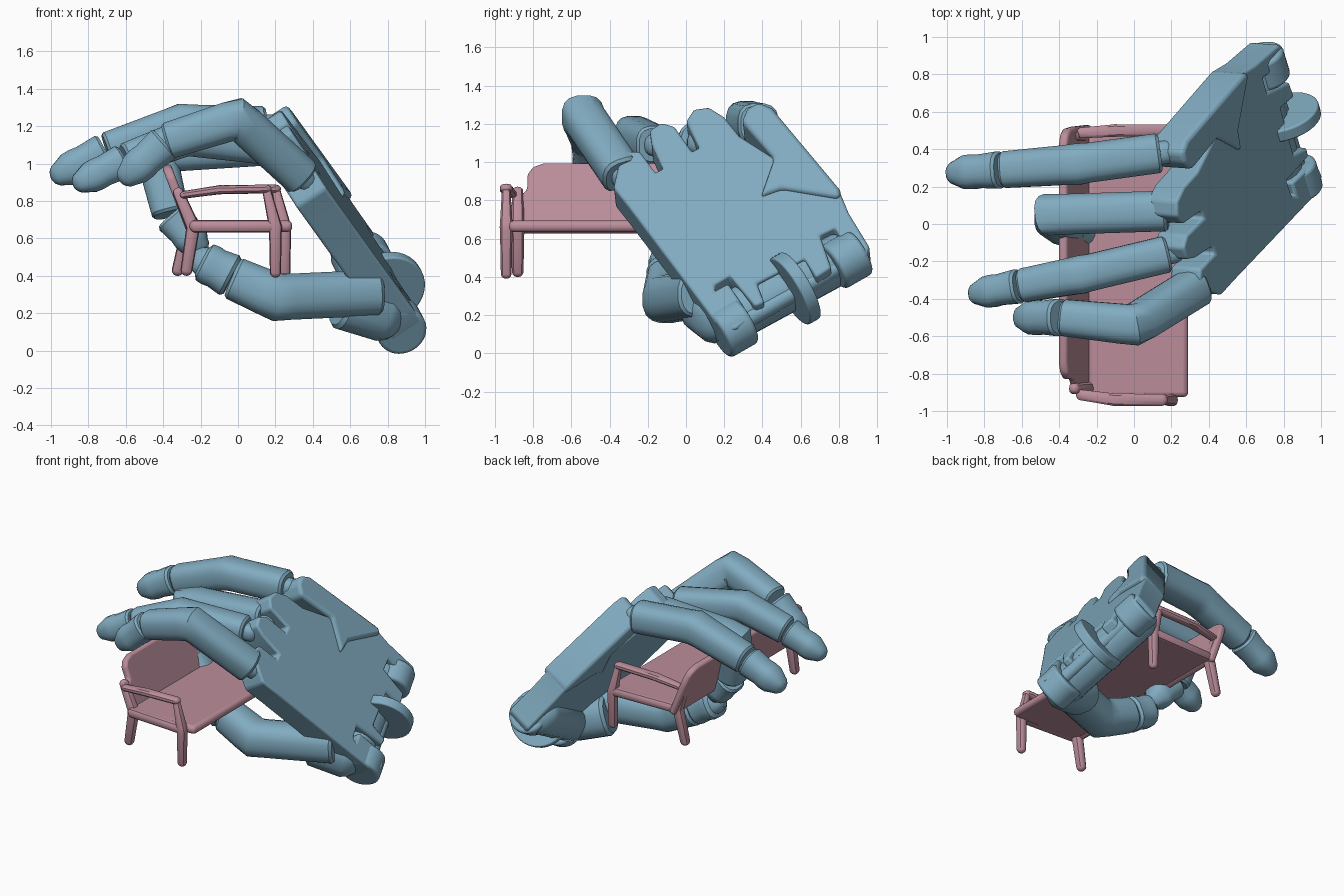
import bpy, bmesh, math
from mathutils import Vector as V

if "Cube" in bpy.data.objects:
    bpy.data.objects.remove(bpy.data.objects["Cube"])


def material(name, col):
    m = bpy.data.materials.new(name)
    m.diffuse_color = (*col, 1)
    m.use_nodes = True
    m.node_tree.nodes["Principled BSDF"].inputs["Base Color"].default_value = m.diffuse_color
    return m


BLUE = material("blue_plastic", (0.22, 0.41, 0.53))
PINK = material("pink_plastic", (0.50, 0.27, 0.33))


def finish(bm, name, mat, bevel=0, angle=35):
    bmesh.ops.recalc_face_normals(bm, faces=bm.faces)
    me = bpy.data.meshes.new(name)
    bm.to_mesh(me)
    bm.free()
    ob = bpy.data.objects.new(name, me)
    bpy.context.collection.objects.link(ob)
    me.materials.append(mat)
    if bevel:
        b = ob.modifiers.new("bevel", 'BEVEL')
        b.width, b.segments, b.limit_method = bevel, 3, 'ANGLE'
    bpy.ops.object.select_all(action='DESELECT')
    ob.select_set(True)
    bpy.context.view_layer.objects.active = ob
    bpy.ops.object.shade_smooth_by_angle(angle=math.radians(angle))
    return ob


def plate(name, outline, n, d, thick, mat, bevel):
    """Slab whose outer face lies on n.p = d, outlined in (y, z)."""
    bm = bmesh.new()
    n = V(n).normalized()
    vs = [bm.verts.new(((d - n.y * y - n.z * z) / n.x, y, z)) for y, z in outline]
    f = bm.faces.new(vs)
    ex = bmesh.ops.extrude_face_region(bm, geom=[f])
    bmesh.ops.translate(bm, vec=-n * thick, verts=[g for g in ex['geom'] if isinstance(g, bmesh.types.BMVert)])
    return finish(bm, name, mat, bevel)


def loft(name, path, mat, sides=16, power=0.8, flat=1.0, domes=(True, True), up=(0, 1, 0)):
    """Squarish tube through (point, radius) pairs, with domed or flat ends and rounded bends."""
    pts = [(V(p), r) for p, r in path]
    rings = []
    for i, (p, r) in enumerate(pts):
        if 0 < i < len(pts) - 1:
            a, b = pts[i - 1], pts[i + 1]
            ta, tb = (p - a[0]).normalized(), (b[0] - p).normalized()
            k = min(r * 0.55, (p - a[0]).length * 0.3, (b[0] - p).length * 0.3)
            rings += [(p - ta * k, r, ta), (p, r * 1.04, (ta + tb).normalized()), (p + tb * k, r, tb)]
        else:
            t = (pts[1][0] - p if i == 0 else p - pts[i - 1][0]).normalized()
            s = 1 if i == 0 else -1
            if domes[0 if i == 0 else 1]:
                cap = [(p + s * t * r * (1 - math.sin(a)), r * math.cos(a), t) for a in (1.35, 1.0, 0.6, 0.2)]
            else:
                cap = [(p, r * 0.88, t), (p + s * t * r * 0.15, r, t)]
            rings += cap if i == 0 else cap[::-1]
    bm = bmesh.new()
    loops = []
    for p, r, t in rings:
        u = (V(up) - t * t.dot(V(up))).normalized()
        w = t.cross(u)
        row = []
        for j in range(sides):
            a = 2 * math.pi * (j + 0.5) / sides
            c, s = math.cos(a), math.sin(a)
            x = math.copysign(abs(c) ** power, c) * r
            y = math.copysign(abs(s) ** power, s) * r * flat
            row.append(bm.verts.new(p + u * x + w * y))
        loops.append(row)
    for a, b in zip(loops, loops[1:]):
        for j in range(sides):
            k = (j + 1) % sides
            bm.faces.new((a[j], a[k], b[k], b[j]))
    bm.faces.new(loops[0])
    bm.faces.new(loops[-1])
    return finish(bm, name, mat)


def disc(name, centre, axis, r, h, mat, bevel=0.01):
    bm = bmesh.new()
    bmesh.ops.create_cone(bm, cap_ends=True, segments=32, radius1=r, radius2=r, depth=h)
    ob = finish(bm, name, mat, bevel)
    ob.location = centre
    ob.rotation_euler = V(axis).to_track_quat('Z', 'Y').to_euler()
    return ob


# ---- palm: slanted slab with knuckle lobes on top and hinge slots at the wrist
N = (0.83, -0.06, 0.55)
palm = [(0.15, 0.17), (0.2, 0.13), (0.26, 0.13), (0.31, 0.17), (0.33, 0.21), (0.22, 0.37), (0.15, 0.33),
        (0.15, 0.36), (0.23, 0.41), (0.36, 0.25), (0.41, 0.27), (0.37, 0.37), (0.62, 0.5), (0.68, 0.4),
        (0.76, 0.45), (0.70, 0.62), (0.78, 0.66), (0.86, 0.50), (0.94, 0.51), (0.96, 0.56),
        (0.85, 0.74), (0.80, 0.86), (0.5, 1.0), (0.28, 1.14), (0.2, 1.24), (0.12, 1.29), (0.04, 1.28),
        (0.0, 1.22), (0.07, 1.08), (0.03, 1.06), (-0.06, 1.19), (-0.13, 1.21), (-0.19, 1.17),
        (-0.18, 1.10), (-0.12, 0.97), (-0.16, 0.95), (-0.24, 1.06), (-0.31, 1.06), (-0.35, 1.0),
        (-0.38, 0.87), (-0.3, 0.77), (0.1, 0.24)]
plate("palm", palm, N, 0.895, 0.19, BLUE, 0.02)
plate("little_metacarpal", [(0.29, 1.22), (0.32, 1.29), (0.38, 1.32), (0.45, 1.29), (0.81, 0.86),
                            (0.8, 0.82), (0.5, 0.87), (0.39, 0.83), (0.46, 1.03)], N, 0.92, 0.22, BLUE, 0.025)

# ---- wrist hinge and the rounded heel of the hand
AX = V((-0.22, 0.73, 0.42))
disc("wrist_disc", (0.80, 0.57, 0.34), AX, 0.2, 0.07, BLUE)
disc("wrist_axle", (0.80, 0.55, 0.31), AX, 0.045, 0.75, BLUE)
loft("palm_heel", [((0.81, 0.13, 0.13), 0.13), ((0.60, 0.90, 0.55), 0.13)], BLUE)
disc("heel_lobe_inner", (0.86, 0.24, 0.135), AX, 0.135, 0.17, BLUE, 0.02)
disc("heel_lobe_outer", (0.69, 0.84, 0.49), AX, 0.13, 0.17, BLUE, 0.02)

# ---- fingers: base, middle knuckle, end joint, tip
fingers = {
    "index": ([(0.34, -0.33, 0.93), (0.0, -0.54, 1.24), (-0.38, -0.50, 1.12), (-0.63, -0.5, 0.90)], 0.108),
    "middle": ([(0.18, -0.16, 1.09), (-0.28, -0.27, 1.14), (-0.60, -0.33, 1.02), (-0.88, -0.38, 0.88)], 0.1),
    "ring": ([(0.18, 0.07, 1.10), (-0.44, 0.05, 1.06), (-0.36, -0.02, 0.73), (-0.18, -0.05, 0.52)], 0.11),
    "little": ([(0.14, 0.38, 1.20), (-0.30, 0.32, 1.21), (-0.70, 0.29, 1.07), (-1.0, 0.27, 0.92)], 0.108),
}


def fingertip(name, a, b, r, sign=1):
    """Last phalanx with a flat start, a tapered round end and a nail on its back."""
    a, b = V(a), V(b)
    t = (b - a).normalized()
    loft(name + "_tip", [(a + t * 0.012, r * 0.96), (a.lerp(b, 0.55), r * 0.87), (b, r * 0.66)], BLUE,
         domes=(False, True))
    out = V((0, 1, 0)).cross(t).normalized() * sign
    c = b - t * r * 0.85 + out * r * 0.55
    loft(name + "_nail", [(c - t * r * 0.7, r * 0.45), (c + t * r * 0.7 - out * r * 0.15, r * 0.38)], BLUE, flat=0.35)


for name, (p, r) in fingers.items():
    p = [V(q) for q in p]
    d = (p[1] - p[0]).normalized()
    loft(name + "_finger", [(p[0], r), (p[1], r), (p[2], r * 0.92)], BLUE, power=0.72, domes=(False, False))
    loft(name + "_knuckle_link", [(p[0] - d * 0.09, r * 0.6), (p[0] + d * 0.1, r * 0.6)], BLUE)
    fingertip(name, p[2], p[3], r * 0.97)

# ---- thumb, reaching under the seat
loft("thumb_base", [((0.87, 0.22, 0.15), 0.14), ((0.55, 0.10, 0.26), 0.145)], BLUE, domes=(True, False))
loft("thumb", [((0.75, 0.08, 0.31), 0.125), ((0.21, -0.10, 0.285), 0.125), ((-0.03, -0.09, 0.39), 0.118)],
     BLUE, domes=(False, False))
fingertip("thumb", (-0.02, -0.09, 0.39), (-0.25, -0.08, 0.51), 0.125, -1)

# ---- bench: seat, back, arms and legs
plate("bench_back", [(-0.87, 0.64), (-0.87, 0.83), (-0.83, 0.86), (-0.83, 0.94), (-0.80, 0.98), (-0.74, 1.0),
                     (0.42, 1.0), (0.48, 0.98), (0.51, 0.94), (0.52, 0.86), (0.53, 0.64)],
      (0.934, 0, 0.357), 0.02, 0.05, PINK, 0.018)
bm = bmesh.new()
bmesh.ops.create_cube(bm, size=1)
bmesh.ops.scale(bm, vec=(0.54, 1.43, 0.06), verts=bm.verts)
bmesh.ops.translate(bm, vec=(0.02, -0.21, 0.665), verts=bm.verts)
finish(bm, "bench_seat", PINK, 0.025)

for end, y, inn, s in (("near", -0.94, 0.06, 0), ("far", 0.50, -0.03, 0.05)):
    loft(end + "_front_leg", [((0.20 + s, y, 0.39), 0.03), ((0.20 + s, y, 0.66), 0.034),
                              ((0.15 + s, y, 0.87), 0.024)], PINK, sides=10)
    loft(end + "_back_leg", [((-0.28 - s, y + inn, 0.40), 0.032), ((-0.24 - s / 2, y + inn, 0.66), 0.036),
                             ((-0.33, y + inn, 0.87), 0.03)], PINK, sides=10)
    loft(end + "_armrest", [((-0.31, y + inn / 2, 0.83), 0.03), ((-0.1, y, 0.86), 0.034),
                            ((0.18 + s, y, 0.865), 0.034)], PINK, sides=10, flat=0.7)
    loft(end + "_seat_rail", [((-0.26, y + inn / 2, 0.665), 0.034), ((0.23 + s, y, 0.665), 0.034)], PINK, sides=10)
